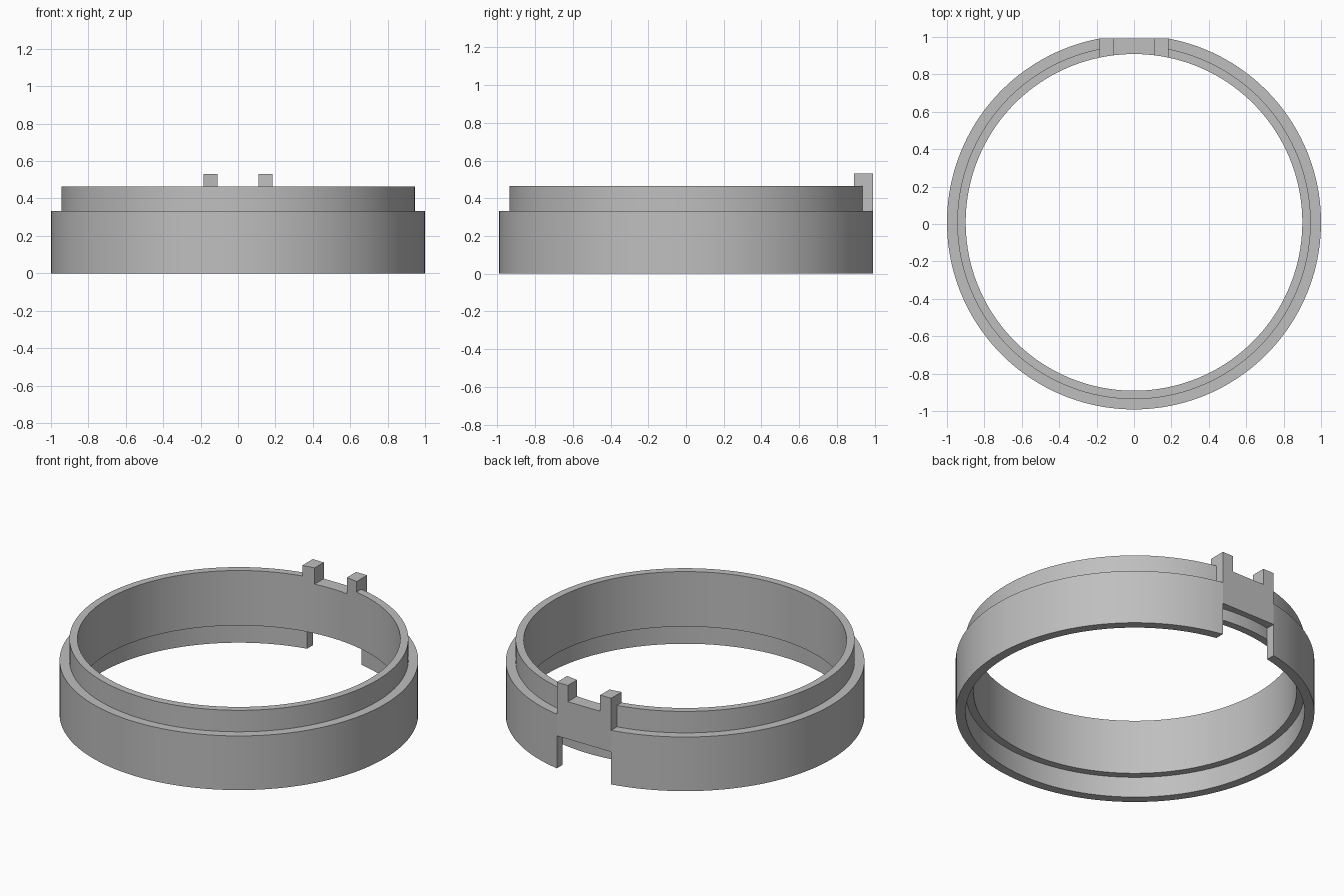
import bpy, bmesh, math

if "Cube" in bpy.data.objects:
    bpy.data.objects.remove(bpy.data.objects["Cube"], do_unlink=True)

SEGMENTS = 160
R_OUT, R_STEP, R_IN = 1.0, 0.945, 0.9
HALF = 0.185                               # half width of the bridge
FLAT = math.sqrt(R_OUT**2 - HALF**2)       # flat back of the bridge
SHIFT = (R_OUT - FLAT) / 2                 # centres the model on y

grey = bpy.data.materials.new("mid grey")
grey.use_nodes = True
grey.diffuse_color = (0.52, 0.52, 0.52, 1)
grey.node_tree.nodes["Principled BSDF"].inputs["Base Color"].default_value = grey.diffuse_color


def make(name, bm):
    bmesh.ops.recalc_face_normals(bm, faces=bm.faces[:])
    mesh = bpy.data.meshes.new(name)
    bm.to_mesh(mesh)
    bm.free()
    mesh.materials.append(grey)
    obj = bpy.data.objects.new(name, mesh)
    bpy.context.collection.objects.link(obj)
    obj.location.y = SHIFT
    return obj


def lathe(name, profile):
    """Revolve a closed (radius, z) profile about z."""
    bm = bmesh.new()
    rings = []
    for i in range(SEGMENTS):
        a = 2 * math.pi * i / SEGMENTS
        rings.append([bm.verts.new((r * math.cos(a), r * math.sin(a), z)) for r, z in profile])
    n = len(profile)
    for i in range(SEGMENTS):
        a, b = rings[i], rings[(i + 1) % SEGMENTS]
        for j in range(n):
            k = (j + 1) % n
            bm.faces.new((a[j], b[j], b[k], a[k]))
    return make(name, bm)


def prism(name, outline, offset):
    """Extrude a flat outline by an offset vector."""
    bm = bmesh.new()
    face = bm.faces.new([bm.verts.new(p) for p in outline])
    new = bmesh.ops.extrude_face_region(bm, geom=[face])["geom"]
    bmesh.ops.translate(bm, verts=[v for v in new if isinstance(v, bmesh.types.BMVert)], vec=offset)
    return make(name, bm)


def cut(obj, cutter):
    cutter.hide_render = True
    mod = obj.modifiers.new("cut", 'BOOLEAN')
    mod.operation = 'DIFFERENCE'
    mod.solver = 'EXACT'
    mod.object = cutter
    bpy.context.view_layer.objects.active = obj
    bpy.ops.object.modifier_apply(modifier=mod.name)
    bpy.data.objects.remove(cutter, do_unlink=True)


# Stepped ring, with a rebate under its inner edge, opened at the back
ring = lathe("stepped_ring", [(R_STEP, 0), (R_OUT, 0), (R_OUT, 0.333), (R_STEP, 0.333),
                              (R_STEP, 0.465), (R_IN, 0.465), (R_IN, 0.127), (R_STEP, 0.127)])
slot = prism("slot_cutter", [(-HALF, 0.5, -1), (HALF, 0.5, -1), (HALF, 0.5, 1), (-HALF, 0.5, 1)],
             (0, 1, 0))
cut(ring, slot)

# Flat-backed bridge with two upright tabs, hollowed to the bore
half_outline = [(HALF, 0.2), (HALF, 0.53), (0.11, 0.53), (0.11, 0.43)]
outline = half_outline + [(-x, z) for x, z in reversed(half_outline)]
bridge = prism("bridge_with_tabs", [(x, 0.8, z) for x, z in outline], (0, FLAT - 0.8, 0))
bore = lathe("bore_cutter", [(0.5, -1), (R_IN, -1), (R_IN, 1), (0.5, 1)])
cut(bridge, bore)

# Inner lip running on below the bridge
xs = [HALF * i / 8 for i in range(-8, 9)]
lip_outline = [(x, math.sqrt(R_STEP**2 - x * x), 0.127) for x in xs]
lip_outline += [(x, math.sqrt(R_IN**2 - x * x), 0.127) for x in reversed(xs)]
lip = prism("inner_lip", lip_outline, (0, 0, 0.073))

# Smooth curved walls, crisp edges
bpy.ops.object.select_all(action='DESELECT')
for obj in (ring, bridge, lip):
    obj.select_set(True)
bpy.context.view_layer.objects.active = ring
bpy.ops.object.shade_smooth_by_angle(angle=math.radians(30))
